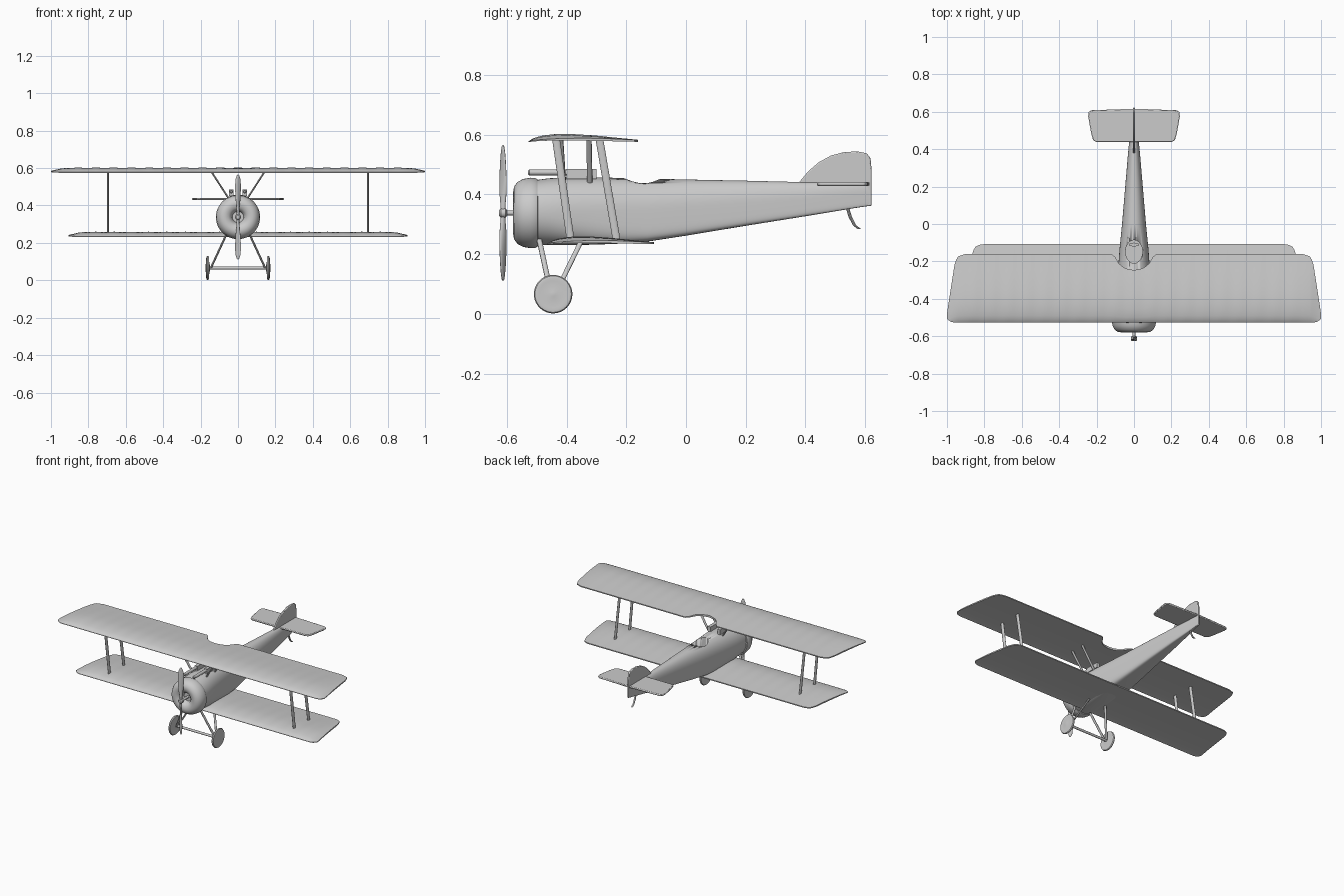
import bpy, bmesh, math
from mathutils import Vector

cube = bpy.data.objects.get("Cube")
if cube:
    bpy.data.objects.remove(cube)

grey = bpy.data.materials.new("plain_grey")
grey.use_nodes = True
COLOUR = (0.6, 0.6, 0.6, 1)
grey.diffuse_color = COLOUR
grey.node_tree.nodes["Principled BSDF"].inputs["Base Color"].default_value = COLOUR


def finish(name, bm, angle=35):
    bmesh.ops.recalc_face_normals(bm, faces=bm.faces)
    mesh = bpy.data.meshes.new(name)
    bm.to_mesh(mesh)
    bm.free()
    ob = bpy.data.objects.new(name, mesh)
    bpy.context.collection.objects.link(ob)
    mesh.materials.append(grey)
    bpy.ops.object.select_all(action='DESELECT')
    ob.select_set(True)
    bpy.context.view_layer.objects.active = ob
    bpy.ops.object.shade_smooth_by_angle(angle=math.radians(angle))
    return ob


def loft(name, rings, angle=35):
    """Skin a row of closed rings and cap both ends."""
    bm = bmesh.new()
    rows = [[bm.verts.new(p) for p in ring] for ring in rings]
    n = len(rows[0])
    for a, b in zip(rows, rows[1:]):
        for i in range(n):
            j = (i + 1) % n
            bm.faces.new((a[i], a[j], b[j], b[i]))
    bm.faces.new(rows[0])
    bm.faces.new(rows[-1])
    return finish(name, bm, angle)


def circle(n):
    return [(math.cos(2 * math.pi * i / n), math.sin(2 * math.pi * i / n)) for i in range(n)]


def lathe(name, profile, centre, axis='y', n=40, angle=35):
    """Turn (radius, offset) pairs around the x or y axis."""
    cx, cy, cz = centre
    if axis == 'y':
        rings = [[(cx + r * c, cy + o, cz + r * s) for c, s in circle(n)] for r, o in profile]
    else:
        rings = [[(cx + o, cy + r * c, cz + r * s) for c, s in circle(n)] for r, o in profile]
    return loft(name, rings, angle)


def strut(name, a, b, thick, chord):
    """Streamlined bar with horizontal oval sections."""
    return loft(name, [[(p[0] + thick / 2 * c, p[1] + chord / 2 * s, p[2]) for c, s in circle(12)]
                       for p in (a, b)])


def interp(points, x):
    for (x0, y0), (x1, y1) in zip(points, points[1:]):
        if x <= x1:
            return y0 + (y1 - y0) * (x - x0) / (x1 - x0)
    return points[-1][1]


def plate(name, outline, thick, to_point):
    """Flat panel with softened rim."""
    bm = bmesh.new()
    lo, hi = ([bm.verts.new(to_point(u, v, t)) for u, v in outline] for t in (-thick / 2, thick / 2))
    bm.faces.new(lo)
    bm.faces.new(hi)
    for i in range(len(lo)):
        j = (i + 1) % len(lo)
        bm.faces.new((lo[i], lo[j], hi[j], hi[i]))
    ob = finish(name, bm)
    bev = ob.modifiers.new("rim", 'BEVEL')
    bev.width, bev.segments = thick * 0.35, 2
    return ob


def wing(name, half, front, back, base, notch):
    """Cambered fabric wing with rib ripples and rounded raked tips."""
    chord = back - front
    le = [(0, 0), (half - .04, 0), (half - .015, .006), (half, .022)]
    te = [(half - .09, 0), (half - .055, -.015), (half - .04, -.06), (half - .015, -.22), (half, -.32)]
    te = ([(0, -.087), (.05, -.077), (.08, -.052), (.1, -.017), (.115, 0)] if notch else [(0, 0)]) + te
    camber = [(0, 0), (.04, .4), (.12, .75), (.25, .97), (.36, 1), (.6, .78), (.8, .48), (1, .2)]
    steps = [0, .02, .05, .1, .17, .26, .38, .5, .63, .76, .88, 1]
    xs = [i * .02 for i in range(int((half - .06) / .02))]
    xs += [half - d for d in (.06, .05, .04, .03, .02, .01, .004, 0)]
    xs = [-x for x in reversed(xs[1:])] + xs
    rings = []
    for x in xs:
        a, b = front + interp(le, abs(x)), back + interp(te, abs(x))
        tip = min(1, .35 + (half - abs(x)) * 8)
        rib = 1 + .05 * math.cos(2 * math.pi * x / .095)
        top, bottom = [], []
        for s in steps:
            y = a + (b - a) * s
            k = interp(camber, (y - front) / chord)
            top.append((x, y, base + .003 + .024 * k * tip * rib))
            bottom.append((x, y, base + .006 * k))
        rings.append(top + bottom[::-1])
    return loft(name, rings, 40)


wing("upper_wing", 1.0, -.527, -.16, .575, True)
wing("lower_wing", .907, -.465, -.108, .232, False)

# Fuselage: y, half width, bottom, top, squareness of the lower half
stations = [(-.51, .106, .232, .447, 2), (-.46, .106, .23, .454, 2.2), (-.4, .102, .23, .457, 2.7),
            (-.3, .092, .232, .457, 3.6), (-.2, .082, .236, .455, 5), (-.13, .077, .242, .453, 6),
            (0, .064, .262, .45, 7), (.2, .047, .295, .446, 7), (.4, .03, .327, .441, 7),
            (.55, .014, .352, .44, 7), (.615, .006, .362, .44, 7)]
rings = []
for y, w, lo, hi, sq in stations:
    mid = lo + (hi - lo) * .5
    ring = []
    for c, s in circle(48):
        e = 2 / (2.2 if s > 0 else sq)
        ring.append((math.copysign(abs(c) ** e, c) * w, y,
                     mid + math.copysign(abs(s) ** e, s) * (hi - lo) / 2))
    rings.append(ring)
fuselage = loft("fuselage", rings)

# Cockpit opening
cutter = loft("cockpit_cutter", [[(.045 * c, -.148 + .062 * s, z) for c, s in circle(32)] for z in (.34, .6)])
cutter.hide_render = True
cutter.hide_viewport = True
cut = fuselage.modifiers.new("cockpit", 'BOOLEAN')
cut.operation, cut.object, cut.solver = 'DIFFERENCE', cutter, 'EXACT'
loft("seat_back", [[(.028 * c, -.11 + .01 * s, z) for c, s in circle(16)] for z in (.335, .43)])

# Engine cowl, crankshaft and propeller
AXIS = .338
lathe("engine_cowl", [(.03, -.535), (.036, -.56), (.05, -.573), (.07, -.579), (.088, -.576), (.104, -.564),
                      (.114, -.545), (.118, -.52), (.117, -.505), (.113, -.497), (.1, -.495)], (0, 0, AXIS), n=48)
lathe("crankshaft", [(.008, -.625), (.008, -.53)], (0, 0, AXIS), n=16)
lathe("propeller_hub", [(.01, -.626), (.016, -.62), (.016, -.604), (.01, -.6)], (0, 0, AXIS), n=20)
blade = [(0, .016, 80), (.03, .018, 70), (.07, .03, 50), (.12, .036, 38), (.17, .036, 30), (.205, .028, 26),
         (.222, .014, 24), (.227, .004, 24)]
for side, name in ((1, "upper_blade"), (-1, "lower_blade")):
    rings = []
    for r, chord, twist in blade:
        t = math.radians(twist)
        ring = []
        for c, s in circle(14):
            u, v = c * chord / 2, s * min(chord, .016 - r * .04) / 2
            ring.append((side * (u * math.cos(t) - v * math.sin(t)),
                         -.613 + u * math.sin(t) + v * math.cos(t), AXIS + side * r))
        rings.append(ring)
    loft(name, rings, 60)

# Parts repeated on both sides
for side, tag in ((1, "left"), (-1, "right")):
    strut(tag + "_front_wing_strut", (side * .695, -.435, .582), (side * .695, -.387, .25), .011, .026)
    strut(tag + "_rear_wing_strut", (side * .695, -.29, .585), (side * .695, -.233, .25), .011, .026)
    strut(tag + "_front_cabin_strut", (side * .145, -.42, .585), (side * .045, -.41, .43), .011, .018)
    strut(tag + "_rear_cabin_strut", (side * .145, -.325, .585), (side * .045, -.322, .43), .011, .018)
    strut(tag + "_front_gear_leg", (side * .145, -.452, .066), (side * .06, -.492, .25), .012, .018)
    strut(tag + "_rear_gear_leg", (side * .145, -.438, .066), (side * .06, -.348, .25), .012, .018)
    lathe(tag + "_wheel", [(.008, -.013), (.045, -.006), (.053, -.008), (.061, -.006), (.0645, 0),
                           (.061, .006), (.053, .008), (.045, .006), (.008, .013)],
          (side * .162, -.445, .066), 'x')
    # Machine guns ahead of the cockpit
    lathe(tag + "_gun_barrel", [(.005, -.53), (.01, -.525), (.01, -.38)], (side * .036, 0, .474), n=16)
    loft(tag + "_gun_body", [[(side * .036 + .011 * u, y, .468 + .017 * v)
                              for u, v in ((-1, -1), (1, -1), (1, 1), (-1, 1))] for y in (-.4, -.3)])
lathe("axle", [(.008, -.175), (.008, .175)], (0, -.445, .066), 'x', n=16)

# Tail surfaces
half_tail = [(.2, .438), (.218, .447), (.228, .48), (.245, .575), (.243, .598), (.228, .608), (.03, .615)]
outline = half_tail + [(-x, y) for x, y in reversed(half_tail)]
plate("tailplane", outline, .012, lambda x, y, t: Vector((x, y, .435 + t)))
fin = [(.37, .43), (.385, .448), (.41, .478), (.445, .508), (.485, .53), (.53, .542), (.575, .544),
       (.605, .538), (.618, .522), (.622, .48), (.622, .362), (.58, .358), (.56, .43)]
plate("fin_and_rudder", fin, .012, lambda y, z, t: Vector((t, y, z)))

# Tail skid
loft("tail_skid", [[(.006 * c, y + .006 * s, z) for c, s in circle(10)]
                   for y, z in ((.538, .365), (.55, .325), (.565, .296), (.58, .285))])
